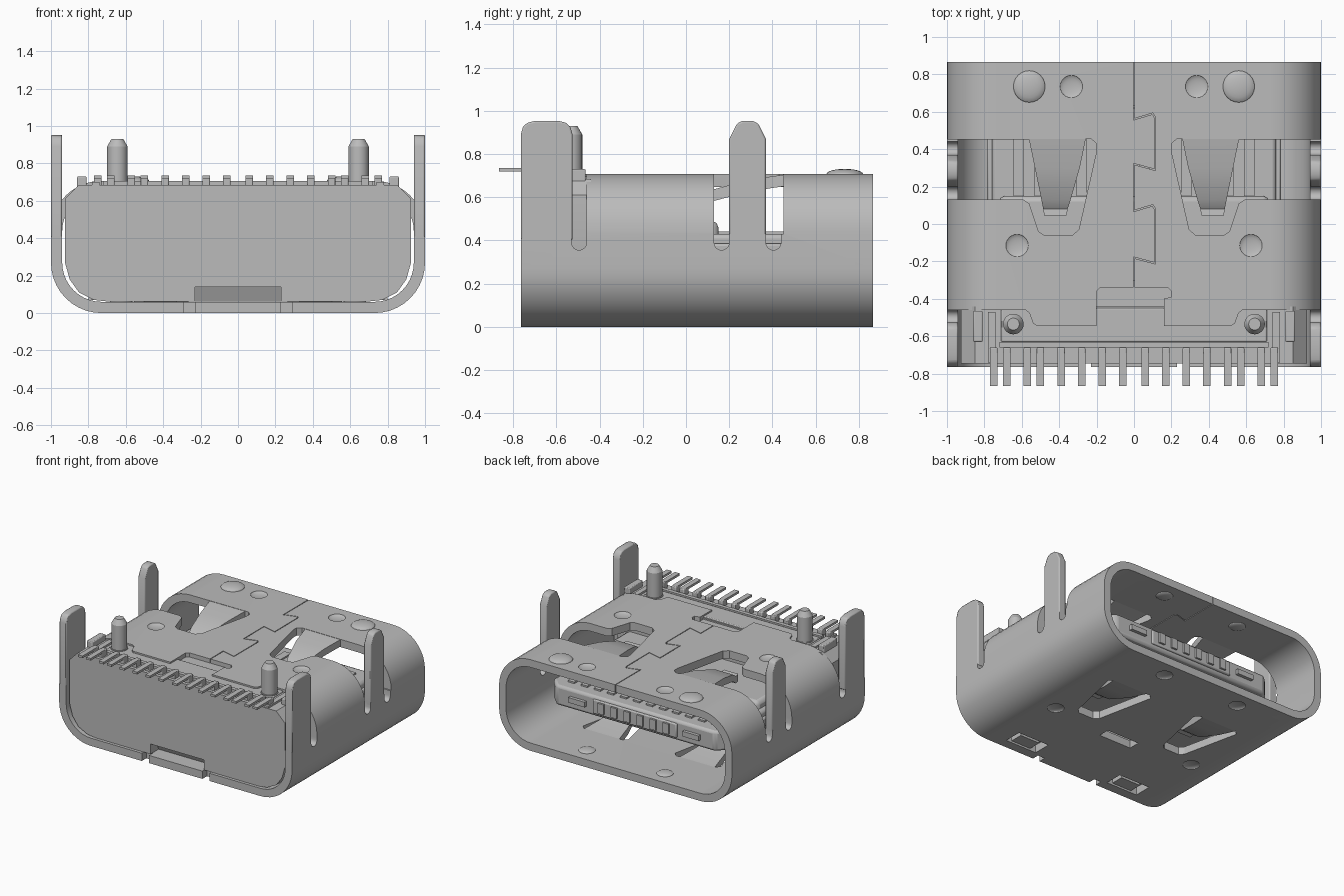
import bpy, bmesh, math
from mathutils import Vector, Matrix

cube = bpy.data.objects.get("Cube")
if cube:
    bpy.data.objects.remove(cube)

metal = bpy.data.materials.new("plain grey")
metal.use_nodes = True
GREY = (0.5, 0.5, 0.5, 1)
metal.diffuse_color = GREY
metal.node_tree.nodes["Principled BSDF"].inputs["Base Color"].default_value = GREY
parts = []
TOP, WALL, BACK, MOUTH = 0.707, 0.06, -0.765, 0.865


def finish(name, bm, part=True, bevel=0):
    bmesh.ops.recalc_face_normals(bm, faces=bm.faces)
    mesh = bpy.data.meshes.new(name)
    bm.to_mesh(mesh)
    bm.free()
    mesh.materials.append(metal)
    ob = bpy.data.objects.new(name, mesh)
    bpy.context.collection.objects.link(ob)
    if bevel:
        mod = ob.modifiers.new("bevel", "BEVEL")
        mod.width, mod.segments = bevel, 2
    if part:
        parts.append(ob)
    else:
        ob.hide_render = True
    return ob


def prism(name, pts, axis, lo, hi, part=True, bevel=0):
    """Extrude a flat outline along one axis."""
    place = {"x": lambda a, b, t: (t, a, b), "y": lambda a, b, t: (a, t, b),
             "z": lambda a, b, t: (a, b, t)}[axis]
    bm = bmesh.new()
    rings = [[bm.verts.new(place(a, b, t)) for a, b in pts] for t in (lo, hi)]
    for ring in rings:
        bm.faces.new(ring)
    for i in range(len(pts)):
        j = (i + 1) % len(pts)
        bm.faces.new((rings[0][i], rings[0][j], rings[1][j], rings[1][i]))
    return finish(name, bm, part, bevel)


def box(name, x, y, z, part=True, bevel=0):
    return prism(name, [(x[0], y[0]), (x[1], y[0]), (x[1], y[1]), (x[0], y[1])], "z", *z, part, bevel)


def blob(name, x, y, z, r, h, part=True):
    bm = bmesh.new()
    bmesh.ops.create_uvsphere(bm, u_segments=24, v_segments=12, radius=1)
    bm.transform(Matrix.Translation((x, y, z)) @ Matrix.Diagonal((r, r, h, 1)))
    return finish(name, bm, part)


def cut(ob, cutters):
    for c in cutters:
        mod = ob.modifiers.new("cut", "BOOLEAN")
        mod.object, mod.operation, mod.solver = c, "DIFFERENCE", "EXACT"
    bpy.context.view_layer.update()
    ob.data = bpy.data.meshes.new_from_object(ob.evaluated_get(bpy.context.evaluated_depsgraph_get()))
    ob.modifiers.clear()
    for c in cutters:
        bpy.data.objects.remove(c)


def rounded(w, z0, z1, r, n=10):
    pts = []
    for k, (sx, cz) in enumerate(((1, z1 - r), (-1, z1 - r), (-1, z0 + r), (1, z0 + r))):
        for i in range(n + 1):
            a = math.pi / 2 * (k + i / n)
            pts.append((sx * (w - r) + r * math.cos(a), cz + r * math.sin(a)))
    return pts


def flip(pts, s):
    return [(s * a, b) for a, b in pts]


def ribbon(path, half):
    """Closed outline of a thin line along a path, with mitred corners."""
    p = [Vector(q) for q in path]
    side = []
    for i, q in enumerate(p):
        d0 = (q - p[max(i - 1, 0)]) if i else p[1] - q
        d1 = (p[i + 1] - q) if i < len(p) - 1 else d0
        n0, n1 = (Vector((-d.y, d.x)).normalized() for d in (d0, d1))
        side.append((n0 + n1) * half / (1 + n0.dot(n1)))
    return [tuple(q + s) for q, s in zip(p, side)] + [tuple(q - s) for q, s in reversed(list(zip(p, side)))]


# Shell: a rounded sleeve
shell = prism("shell", rounded(1, 0, TOP, 0.27), "y", BACK, MOUTH)
cutters = [prism("bore", rounded(1 - WALL, WALL, TOP - WALL, 0.21), "y", BACK - 0.1, MOUTH + 0.1, False)]

# Open rear of the roof, with the stepped edge
edge = [(-1.1, -.46), (-.58, -.46), (-.56, -.475), (-.54, -.53), (-.52, -.545), (-.2, -.545), (-.2, -.36), (-.18, -.34),
        (.18, -.34), (.2, -.36), (.2, -.39), (.16, -.4), (.16, -.545), (.52, -.545), (.54, -.53),
        (.56, -.475), (.58, -.46), (1.1, -.46), (1.1, -.9), (-1.1, -.9)]
cutters.append(prism("rear_opening", edge, "z", 0.41, 0.9, False))

# Zigzag seam in the roof
seam = [(0, .9), (0, .56), (.1, .59), (.112, .57), (.112, .29), (0, .32), (0, .07), (.1, .1),
        (.112, .08), (.112, -.21), (0, -.18), (0, -.36)]
cutters.append(prism("seam", ribbon(seam, 0.003), "z", 0.6, 0.8, False))

# Side windows, slots, spring openings and dents
window = [(1.1, .45), (.23, .455), (.2, .43), (.2, .39), (.295, -.03), (.33, -.06), (.48, -.06),
          (.51, -.04), (.56, .11), (.59, .13), (1.1, .13)]
under = [(.23, .45), (.2, .42), (.295, -.03), (.33, -.06), (.46, -.06), (.49, -.03), (.59, .42), (.56, .45)]
for s in (1, -1):
    cutters.append(prism("window", flip(window, s), "z", 0.43, 0.9, False))
    cutters.append(prism("under_window", flip(under, s), "z", -0.1, 0.1, False))
    for y0, y1 in ((-.53, -.46), (.13, .2), (.37, .44)):
        r = (y1 - y0) / 2
        arc = [(y0 + r - r * math.cos(math.pi * i / 8), 0.355 + r - r * math.sin(math.pi * i / 8))
               for i in range(9)]
        cutters.append(prism("slot", arc + [(y1, 0.5), (y0, 0.5)], "x", *sorted((s * 0.9, s * 1.1)), False))
    cutters.append(box("rear_hole", sorted((s * .33, s * .6)), (-.69, -.55), (-.1, .1), False))
    cutters.append(box("rear_notch", sorted((s * .23, s * .29)), (-.9, -.71), (-.1, .1), False))
    for x, y in ((.335, .735), (.625, -.115)):
        for z in (0, TOP):
            cutters.append(blob("dent", s * x, y, z, 0.06, 0.015, False))
cutters.append(box("middle_hole", (-.14, .14), (-.21, -.12), (-.1, .1), False))
cut(shell, cutters)

# Bent springs, legs, domes and posts on both sides
spring = [(.47, .68, .155, .41), (.3, .655, .12, .41), (.13, .61, .078, .417), (.08, .575, .065, .42),
          (.045, .58, .06, .42)]
rear_leg = [(BACK, .4), (BACK, .89), (-.755, .925), (-.735, .945), (-.7, .953), (-.59, .953),
            (-.555, .945), (-.535, .925), (-.525, .89), (-.525, .4)]
front_leg = [(.2, .4), (.2, .87), (.235, .94), (.26, .953), (.31, .953), (.335, .94), (.37, .87), (.37, .4)]
for s, side in ((1, "left"), (-1, "right")):
    for level in ("upper", "lower"):
        bm = bmesh.new()
        rows = []
        for y, z, half, cx in spring:
            rows.append([bm.verts.new((s * cx + d * half, y, zz if level == "upper" else TOP - zz))
                         for d, zz in ((-1, z - .027), (1, z - .027), (1, z + .027), (-1, z + .027))])
        for a, b in zip(rows, rows[1:]):
            for i in range(4):
                bm.faces.new((a[i], a[(i + 1) % 4], b[(i + 1) % 4], b[i]))
        bm.faces.new(rows[0])
        bm.faces.new(rows[-1])
        finish(f"{level}_spring_{side}", bm)
    span = sorted((s * (1 - WALL), s))
    prism(f"rear_leg_{side}", rear_leg, "x", *span, bevel=0.008)
    prism(f"front_leg_{side}", front_leg, "x", *span, bevel=0.008)
    blob(f"dome_{side}", s * .56, .735, TOP, .085, .024)
    for x, y in ((.335, .735), (.625, -.115)):
        for z in (WALL, TOP - WALL):
            blob(f"inner_bump_{side}", s * x, y, z, .06, .015)
    box(f"rear_flap_{side}", sorted((s * .38, s * .55)), (-.7, -.59), (.015, .06))
    for name, r0, r1, z0, z1 in (("post", .055, .055, .6, .89), ("post_tip", .055, .032, .89, .93),
                                 ("post_collar", .062, .062, .6, .7)):
        bm = bmesh.new()
        bmesh.ops.create_cone(bm, cap_ends=True, segments=24, radius1=r0, radius2=r1, depth=z1 - z0)
        bm.transform(Matrix.Translation((s * .645, -.535, (z0 + z1) / 2)))
        finish(f"{name}_{side}", bm)

# Housing block behind the tongue
outline = [(.85, .685), (.925, .61), (.925, .27), (.9, .18), (.85, .11), (.77, .07), (.7, .062)]
outline = outline + flip(outline, -1)[::-1]
housing = prism("housing", outline, "y", -.745, -.44)
cut(housing, [prism("recess", [(-.8, .05), (-.8, .14), (-.68, .14), (-.64, .05)], "x", -.23, .23, False)])
box("housing_core", (-.8, .8), (-.5, -.3), (.07, .675))
box("housing_ledge", (-.71, .71), (-.63, -.45), (.6, .695), bevel=.006)
box("ledge_lip", (-.72, .72), (-.66, -.63), (.6, .705))
for s, side in ((1, "left"), (-1, "right")):
    box(f"housing_shoulder_{side}", sorted((s * .81, s * .86)), (-.63, -.465), (.6, .73), bevel=.006)
    box(f"housing_rib_{side}", sorted((s * .74, s * .78)), (-.74, -.47), (.6, .7))

# Tongue with its stepped base, contacts and tip details
plan = [(-.76, -.35), (.76, -.35), (.76, .54), (.68, .62), (-.68, .62), (-.76, .54)]
prism("tongue", plan, "z", .275, .43, bevel=.02)
box("tongue_base", (-.72, .72), (-.35, .15), (.21, .49), bevel=.03)
box("tip_plate", (-.36, .36), (.55, .635), (.3, .41), bevel=.008)
for s, side in ((1, "left"), (-1, "right")):
    box(f"tip_lug_{side}", sorted((s * .42, s * .56)), (.55, .645), (.335, .375))
    box(f"latch_{side}", sorted((s * .7, s * .785)), (.1, .5), (.32, .385), bevel=.01)
for i in range(12):
    x = (i - 5.5) * .112
    box("contact", (x - .028, x + .028), (-.1, .53), (.262, .442))
for i in range(6):
    x = (i - 2.5) * .112
    box("tip_block", (x - .025, x + .025), (.6, .65), (.32, .4))

# Solder pins along the rear
for x in (.06, .17, .28, .39, .5, .57, .68, .75):
    for s in (1, -1):
        box("pin", (s * x - .02, s * x + .02), (-.865, -.69), (.718, .735))
        box("pin_root", (s * x - .02, s * x + .02), (-.72, -.66), (.65, .735), bevel=.006)

# Smooth rounded areas, keep edges sharp
bpy.ops.object.select_all(action="DESELECT")
for ob in parts:
    ob.select_set(True)
bpy.context.view_layer.objects.active = shell
bpy.ops.object.shade_smooth_by_angle(angle=math.radians(30))
